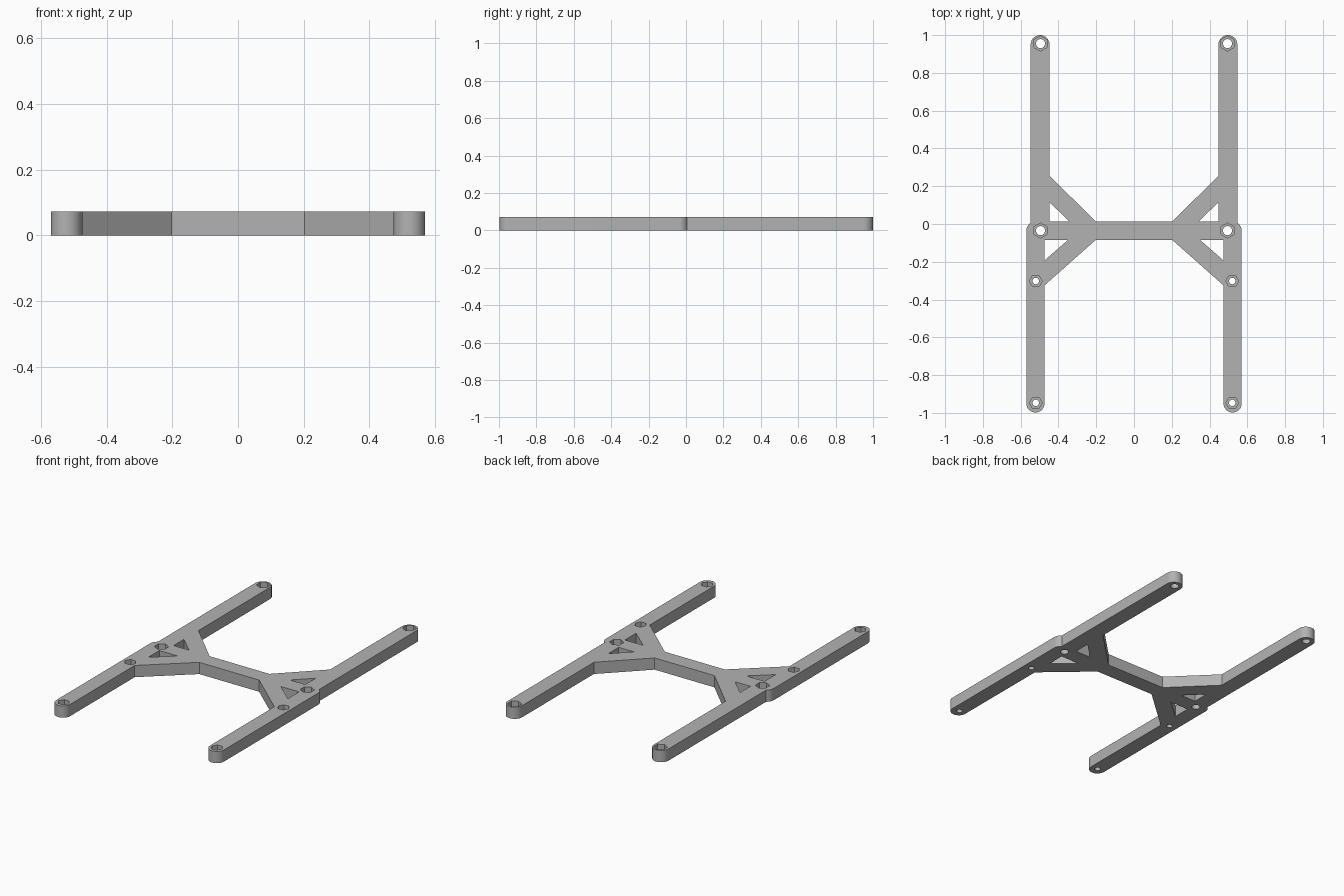
import bpy, bmesh
from math import cos, sin, radians, pi

T = 0.072        # plate thickness
POCKET = 0.036   # depth of nut pockets

cube = bpy.data.objects.get("Cube")
if cube:
    bpy.data.objects.remove(cube)

grey = bpy.data.materials.new("plain grey")
grey.use_nodes = True
grey.diffuse_color = (0.45, 0.45, 0.45, 1)
grey.node_tree.nodes["Principled BSDF"].inputs["Base Color"].default_value = grey.diffuse_color


def arc(cx, cy, r, start, end, steps):
    angles = [radians(start + (end - start) * i / steps) for i in range(steps + 1)]
    return [(cx + r * cos(a), cy + r * sin(a)) for a in angles]


def add_prism(bm, outline, z0, z1):
    """Extrude a counter-clockwise outline from z0 up to z1."""
    low = [bm.verts.new((x, y, z0)) for x, y in outline]
    high = [bm.verts.new((x, y, z1)) for x, y in outline]
    bm.faces.new(low[::-1])
    bm.faces.new(high)
    n = len(outline)
    for i in range(n):
        j = (i + 1) % n
        bm.faces.new((low[i], low[j], high[j], high[i]))


def make_object(name, bm):
    bmesh.ops.recalc_face_normals(bm, faces=bm.faces)
    mesh = bpy.data.meshes.new(name)
    bm.to_mesh(mesh)
    bm.free()
    mesh.materials.append(grey)
    obj = bpy.data.objects.new(name, mesh)
    bpy.context.collection.objects.link(obj)
    return obj


def mirrored(outline):
    return [(-x, y) for x, y in reversed(outline)]


# Left half of the frame outline: brace, front arm, shoulder, rear arm, brace
half = [(0.203, -0.085), (0.474, -0.325)]
half += arc(0.522, -0.95, 0.048, 180, 360, 20)
half += arc(0.522, -0.036, 0.048, 0, 58, 8)
half += arc(0.497, 0.95, 0.05, 0, 180, 20)
half += [(0.447, 0.255), (0.203, 0.014)]

bm = bmesh.new()
add_prism(bm, half + mirrored(half), 0, T)
frame = make_object("frame", bm)

# Triangular windows between the braces, the arms and the crossbar
windows = [
    [(0.447, 0.014), (0.447, 0.115), (0.343, 0.014)],
    [(0.474, -0.085), (0.35, -0.085), (0.474, -0.193)],
]
# Screw holes: x, y, hole radius, pocket radius, pocket turn
holes = [
    (0.495, 0.955, 0.024, 0.04, 30),
    (0.495, -0.035, 0.024, 0.04, 30),
    (0.52, -0.302, 0.017, 0.034, 0),
    (0.52, -0.947, 0.017, 0.034, 0),
]

through, pockets = bmesh.new(), bmesh.new()
for window in windows:
    add_prism(through, window, -0.1, T + 0.1)
    add_prism(through, mirrored(window), -0.1, T + 0.1)
for x, y, r_hole, r_pocket, turn in holes:
    for side in (1, -1):
        add_prism(through, arc(side * x, y, r_hole, 0, 345, 23), -0.1, T + 0.1)
        add_prism(pockets, arc(side * x, y, r_pocket, turn, turn + 300, 5), T - POCKET, T + 0.1)

cutters = [make_object("through_cutter", through), make_object("pocket_cutter", pockets)]
for cutter in cutters:
    cutter.hide_render = True
    cutter.hide_viewport = True
    cut = frame.modifiers.new(cutter.name, 'BOOLEAN')
    cut.operation = 'DIFFERENCE'
    cut.solver = 'EXACT'
    cut.object = cutter

# Apply the cuts, then drop the cutters
depsgraph = bpy.context.evaluated_depsgraph_get()
result = bpy.data.meshes.new_from_object(frame.evaluated_get(depsgraph))
frame.modifiers.clear()
frame.data = result
for cutter in cutters:
    bpy.data.objects.remove(cutter)

# Smooth the rounded ends and hole walls, keep corners sharp
bpy.context.view_layer.objects.active = frame
frame.select_set(True)
bpy.ops.object.shade_smooth_by_angle(angle=radians(25))
